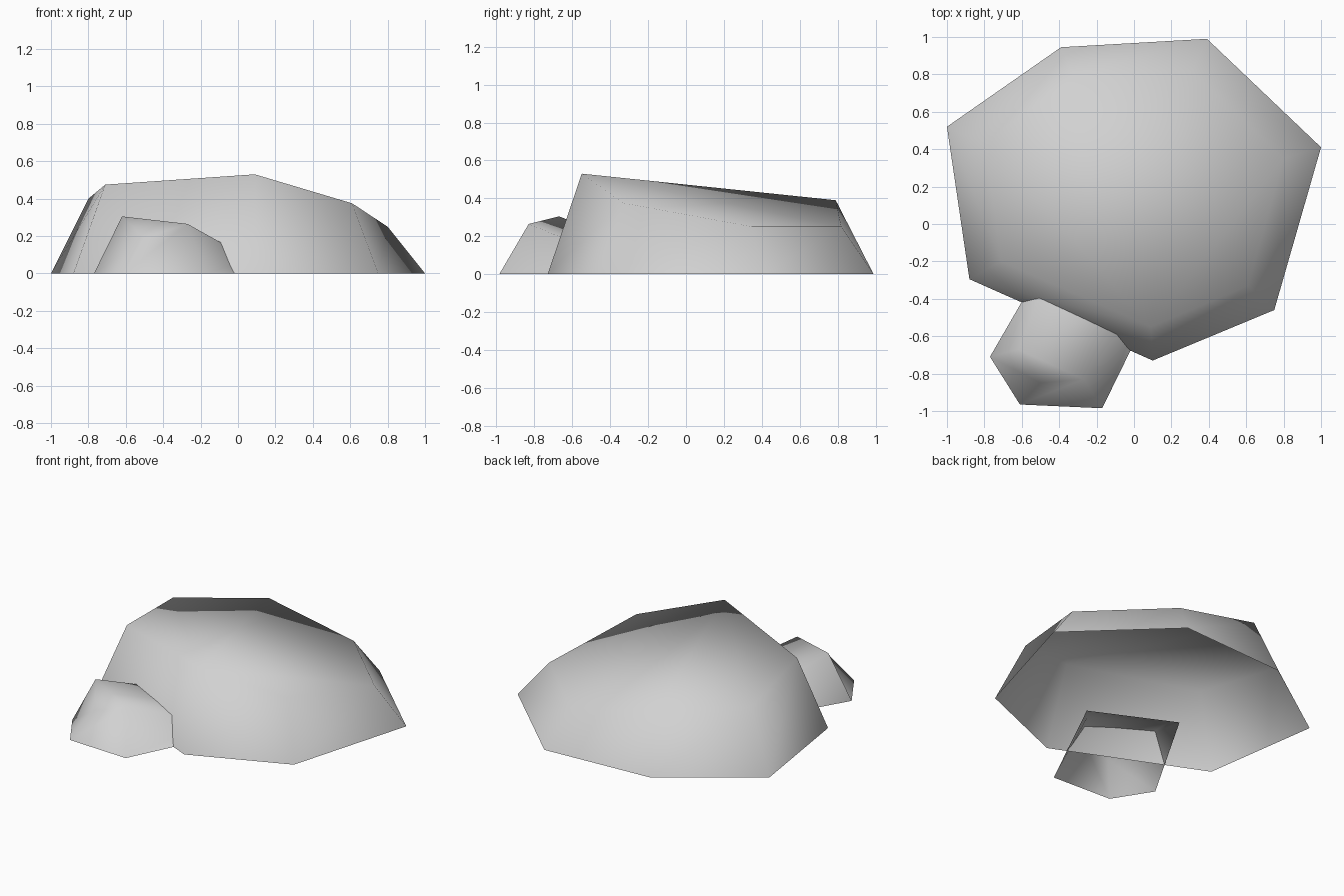
import bpy
import bmesh

# Remove only the default object
default_object = bpy.data.objects.get("Cube")
if default_object:
    bpy.data.objects.remove(default_object, do_unlink=True)


def make_material(name, colour):
    material = bpy.data.materials.new(name)
    material.use_nodes = True
    material.diffuse_color = colour
    shader = material.node_tree.nodes["Principled BSDF"]
    shader.inputs["Base Color"].default_value = colour
    return material


def build_rock(name, footprint, crown, material):
    """Loft an open-bottomed rock from a ground outline to a faceted crown."""
    mesh = bpy.data.meshes.new(name)
    bm = bmesh.new()
    lower = [bm.verts.new((x, y, 0)) for x, y in footprint]
    upper = [bm.verts.new(point) for point in crown]
    count = len(lower)
    # Sloping sides
    for i in range(count):
        following = (i + 1) % count
        bm.faces.new((lower[i], lower[following], upper[following], upper[i]))
    # Top, fanned out from the peak (the first crown point)
    for near, far in zip(upper[1:], upper[2:]):
        bm.faces.new((upper[0], near, far))
    for face in bm.faces:
        face.smooth = True
    bm.to_mesh(mesh)
    bm.free()
    mesh.materials.append(material)
    rock = bpy.data.objects.new(name, mesh)
    bpy.context.collection.objects.link(rock)
    return rock


stone_grey = make_material("stone_grey", (0.64, 0.64, 0.64, 1))

# Large boulder, outlines run counter-clockwise from the front corner
build_rock(
    "large_rock",
    footprint=[(0.1, -0.73), (0.75, -0.46), (1, 0.41), (0.39, 0.99),
               (-0.39, 0.945), (-1, 0.52), (-0.88, -0.295)],
    crown=[(0.09, -0.55, 0.53), (0.61, -0.33, 0.375), (0.8, 0.35, 0.25),
           (0.31, 0.82, 0.25), (-0.32, 0.79, 0.39), (-0.8, 0.43, 0.4),
           (-0.71, -0.2, 0.475)],
    material=stone_grey,
)

# Small rock leaning into the boulder, its crown sloping down inside it
build_rock(
    "small_rock",
    footprint=[(-0.77, -0.71), (-0.61, -0.965), (-0.17, -0.985),
               (0.21, -0.21), (-0.33, 0.05)],
    crown=[(-0.62, -0.67, 0.305), (-0.5, -0.85, 0.19),
           (-0.27, -0.83, 0.265), (0.07, -0.37, 0.075),
           (-0.38, -0.12, 0.09)],
    material=stone_grey,
)
